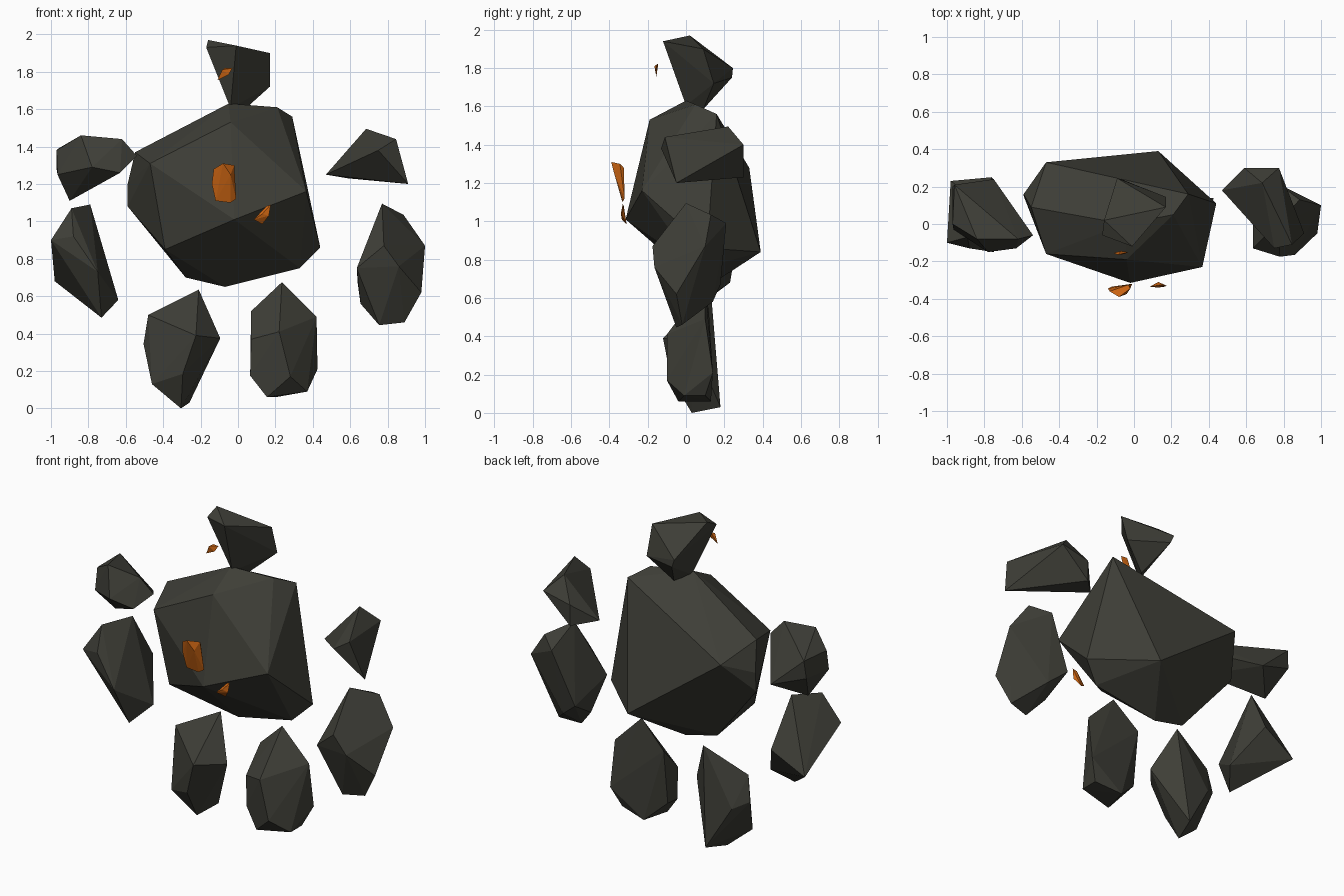
import bpy, bmesh


def material(name, rgb):
    m = bpy.data.materials.new(name)
    m.diffuse_color = (*rgb, 1)
    return m


STONE = material("dark_stone", (0.048, 0.048, 0.038))
EMBER = material("ember_orange", (0.58, 0.125, 0.006))


def rock(name, corners, mat=STONE):
    """Flat-faced boulder: the convex hull around a few corner points."""
    bm = bmesh.new()
    for c in corners:
        bm.verts.new(c)
    bmesh.ops.convex_hull(bm, input=bm.verts[:])
    bmesh.ops.delete(bm, geom=[v for v in bm.verts if not v.link_faces], context='VERTS')
    bmesh.ops.recalc_face_normals(bm, faces=bm.faces[:])
    me = bpy.data.meshes.new(name)
    bm.to_mesh(me)
    bm.free()
    me.materials.append(mat)
    ob = bpy.data.objects.new(name, me)
    bpy.context.collection.objects.link(ob)
    return ob


# Torso boulder
rock("torso", [
    (-.47, -.16, 1.31), (-.55, .09, 1.37), (-.04, -.19, 1.53), (.29, .16, 1.56),
    (.21, .05, 1.61), (-.05, 0, 1.63), (-.59, .15, 1.08), (-.59, .16, 1.20),
    (-.28, .09, .70), (-.07, .10, .65), (-.47, .33, 1.28), (.13, .39, .84),
    (.44, .11, .86), (.33, .06, .75), (-.39, -.12, .85), (-.02, -.315, 1.01),
    (.365, -.23, 1.16)])

# Head
rock("head", [
    (-.16, .02, 1.97), (-.17, -.06, 1.93), (-.01, -.12, 1.94), (.17, .09, 1.90),
    (.17, .145, 1.72), (-.09, .245, 1.80), (-.07, .24, 1.75), (-.04, 0, 1.605),
    (.02, .09, 1.585)])

# Arms
rock("left_upper_arm", [
    (-.84, -.08, 1.46), (-.62, -.08, 1.44), (-.96, .21, 1.39), (-.54, -.06, 1.35),
    (-.97, 0, 1.38), (-.965, -.03, 1.25), (-.90, .08, 1.11), (-.63, -.13, 1.26),
    (-.75, .24, 1.20), (-.78, -.15, 1.29), (-.97, .20, 1.28)])
rock("left_lower_arm", [
    (-.89, -.07, 1.07), (-.79, .09, 1.09), (-.76, .25, .80), (-.64, .08, .58),
    (-.73, -.03, .485), (-1.0, -.10, .90), (-.98, .23, .68), (-.75, -.15, .73),
    (-.88, -.13, .92)])
rock("right_upper_arm", [
    (.685, .22, 1.495), (.845, -.11, 1.44), (.75, -.13, 1.38), (.47, .18, 1.25),
    (.91, -.05, 1.20), (.59, .30, 1.23), (.59, .30, 1.36), (.775, .30, 1.40)])
rock("right_lower_arm", [
    (.77, 0, 1.095), (.885, .13, 1.035), (1.0, .10, .87), (.98, -.05, .62),
    (.89, -.02, .46), (.755, -.05, .445), (.635, -.13, .75), (.655, 0, .56),
    (.78, -.175, .87), (.86, -.165, .76), (.78, .21, .99), (.75, .14, .58),
    (.64, .18, .67)])

# Legs
rock("left_leg", [
    (-.21, .13, .635), (-.095, .03, .375), (-.305, .03, 0), (-.26, .18, .03),
    (-.46, 0, .13), (-.505, .09, .345), (-.48, .07, .50), (-.225, -.12, .39),
    (-.295, -.08, .185), (-.42, .15, .30)])
rock("right_leg", [
    (.235, .10, .675), (.42, .10, .49), (.425, .14, .21), (.37, -.01, .09),
    (.155, -.04, .06), (.065, -.01, .175), (.07, .12, .52), (.07, -.02, .37),
    (.22, -.10, .41), (.28, -.10, .17), (.20, .13, .06), (.07, .08, .18),
    (.37, .10, .09)])

# Floating ember shards
rock("chest_ember", [
    (-.13, -.36, 1.28), (-.08, -.39, 1.31), (-.02, -.345, 1.30), (-.01, -.32, 1.12),
    (-.04, -.33, 1.10), (-.12, -.335, 1.11), (-.14, -.345, 1.20), (-.04, -.375, 1.25),
    (-.03, -.325, 1.28)], EMBER)
rock("belly_ember", [
    (.085, -.335, 1.01), (.15, -.325, 1.08), (.175, -.33, 1.09), (.165, -.335, 1.03),
    (.13, -.31, .985), (.13, -.34, 1.04)], EMBER)
rock("face_ember", [
    (-.11, -.155, 1.755), (-.085, -.165, 1.81), (-.03, -.15, 1.82), (-.05, -.16, 1.785),
    (-.07, -.145, 1.82)], EMBER)
